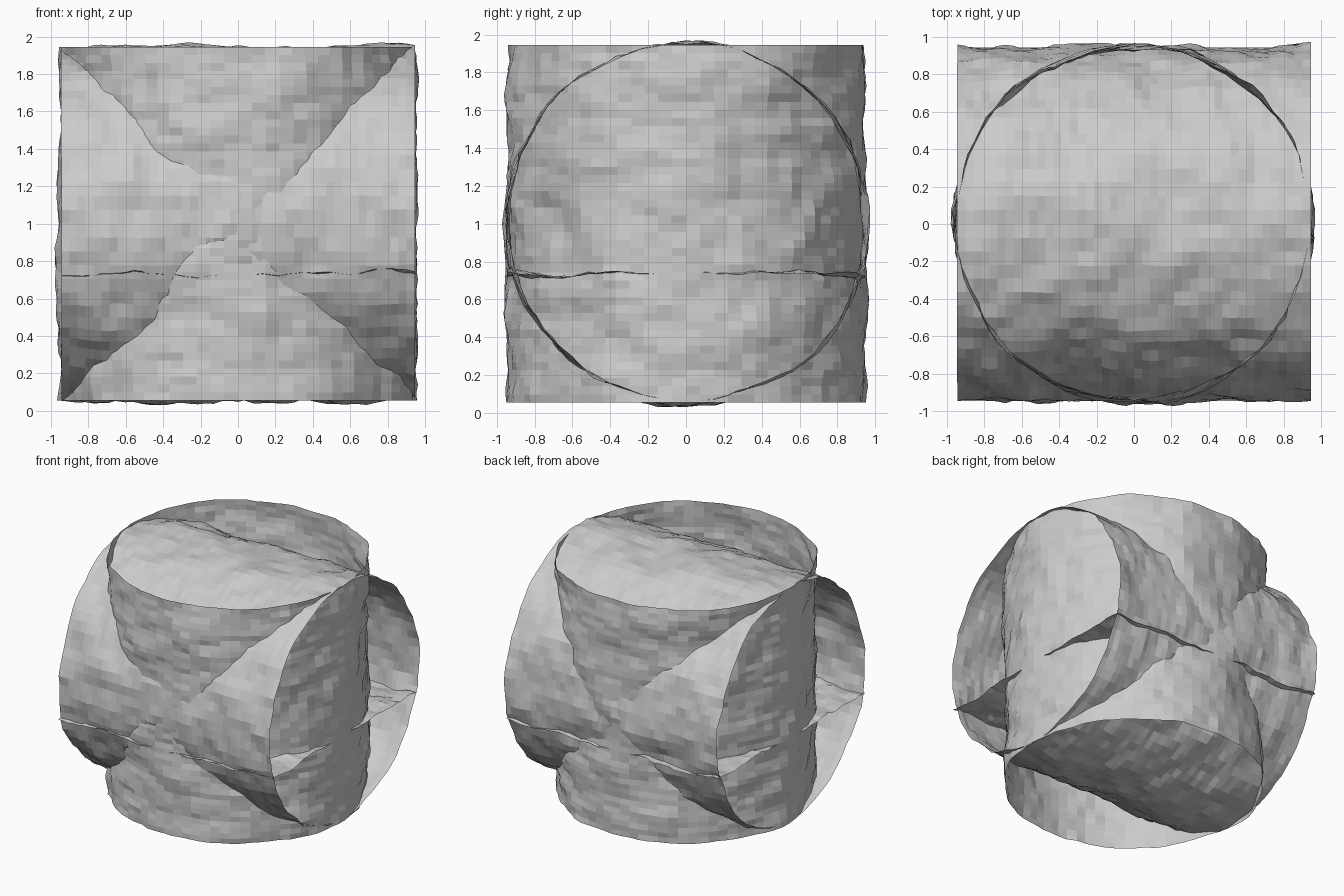
import bpy, bmesh, math, random
from mathutils import Vector, Matrix, noise

if "Cube" in bpy.data.objects:
    bpy.data.objects.remove(bpy.data.objects["Cube"])

random.seed(4)
R = 0.95      # mean tube radius
H = 0.945     # half length of tubes and half width of sheet
CENTRE = Vector((0, 0, 1))


def rough(p, seed):
    """Layered surface noise, mostly within 0.04."""
    q = p + Vector((seed, seed * 2, 0))
    return (0.032 * noise.noise(q * 2.8) + 0.022 * noise.noise(q * 7)
            + random.uniform(-0.005, 0.005))


def grid_object(name, nu, nv, point, closed):
    """Quad grid from point(u, v), optionally wrapped in u."""
    bm = bmesh.new()
    cols = nu if closed else nu + 1
    rows = [[bm.verts.new(point(i / nu, j / nv)) for i in range(cols)]
            for j in range(nv + 1)]
    for j in range(nv):
        for i in range(nu):
            k = (i + 1) % cols
            bm.faces.new((rows[j][i], rows[j][k], rows[j + 1][k], rows[j + 1][i]))
    me = bpy.data.meshes.new(name)
    bm.to_mesh(me)
    bm.free()
    ob = bpy.data.objects.new(name, me)
    bpy.context.collection.objects.link(ob)
    return ob


def rough_tube(name, turn, seed):
    """Open-ended tube with a bumpy radius and straight-cut rims."""
    def point(u, v):
        a = u * math.tau
        d = Vector((math.cos(a), math.sin(a), 0))
        axis = Vector((0, 0, (2 * v - 1) * H))
        r = R + rough(d * R + axis, seed)
        return turn @ (d * r + axis) + CENTRE
    return grid_object(name, 80, 44, point, True)


# Two crossing open tubes
rough_tube("upright_tube", Matrix.Identity(3), 3.1)
rough_tube("sideways_tube", Matrix.Rotation(math.pi / 2, 3, 'Y'), 11.7)


# Bumpy square sheet running through both tubes
def sheet_point(u, v):
    p = Vector(((2 * u - 1) * H, (2 * v - 1) * H, 0.73))
    p.z += rough(p, 23.3)
    return p


grid_object("horizontal_sheet", 44, 44, sheet_point, False)
